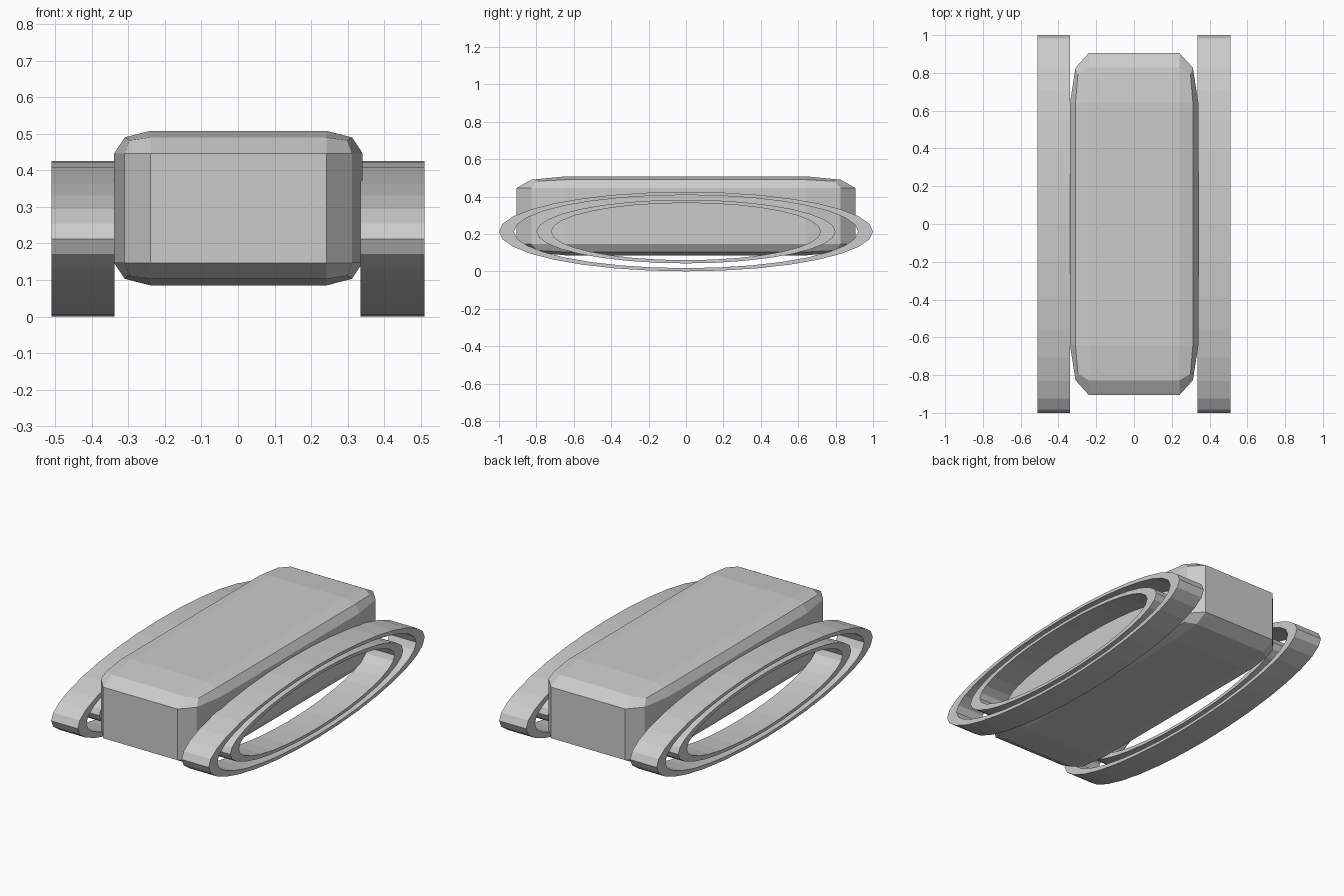
import bpy, bmesh
from math import cos, sin, tau

if "Cube" in bpy.data.objects:
    bpy.data.objects.remove(bpy.data.objects["Cube"])

CZ = 0.2125      # wheel centre height
SIDES = 32


def finish(name, bm):
    bmesh.ops.recalc_face_normals(bm, faces=bm.faces)
    me = bpy.data.meshes.new(name)
    bm.to_mesh(me)
    bm.free()
    ob = bpy.data.objects.new(name, me)
    bpy.context.collection.objects.link(ob)
    return ob


def oval_ring(name, r_out, r_in, x0, x1):
    """Flattened tube along x: a circular ring squashed in z."""
    bm = bmesh.new()
    loops = []
    for x, r in ((x0, r_out), (x1, r_out), (x1, r_in), (x0, r_in)):
        loops.append([bm.verts.new((x, r * cos(tau * i / SIDES),
                                    CZ + r * CZ * sin(tau * i / SIDES)))
                      for i in range(SIDES)])
    for k in range(4):
        a, b = loops[k], loops[(k + 1) % 4]
        for i in range(SIDES):
            j = (i + 1) % SIDES
            bm.faces.new((a[i], a[j], b[j], b[i]))
    return finish(name, bm)


# Body: cube bevelled in two steps, then stretched
bm = bmesh.new()
bmesh.ops.create_cube(bm, size=2)
bmesh.ops.bevel(bm, geom=bm.edges[:], offset=0.293, offset_type='OFFSET',
                segments=2, profile=0.5, affect='EDGES')
bmesh.ops.scale(bm, vec=(0.34, 0.905, 0.2115), verts=bm.verts)
bmesh.ops.translate(bm, vec=(0.001, 0, 0.2965), verts=bm.verts)
finish("body", bm)

# Two nested oval rings on each side
for side, s, inner in (("left", -1, 0.338), ("right", 1, 0.335)):
    oval_ring(side + "_outer_ring", 1.0, 0.92, s * inner, s * 0.51)
    oval_ring(side + "_inner_ring", 0.80, 0.72, s * inner, s * 0.51)
